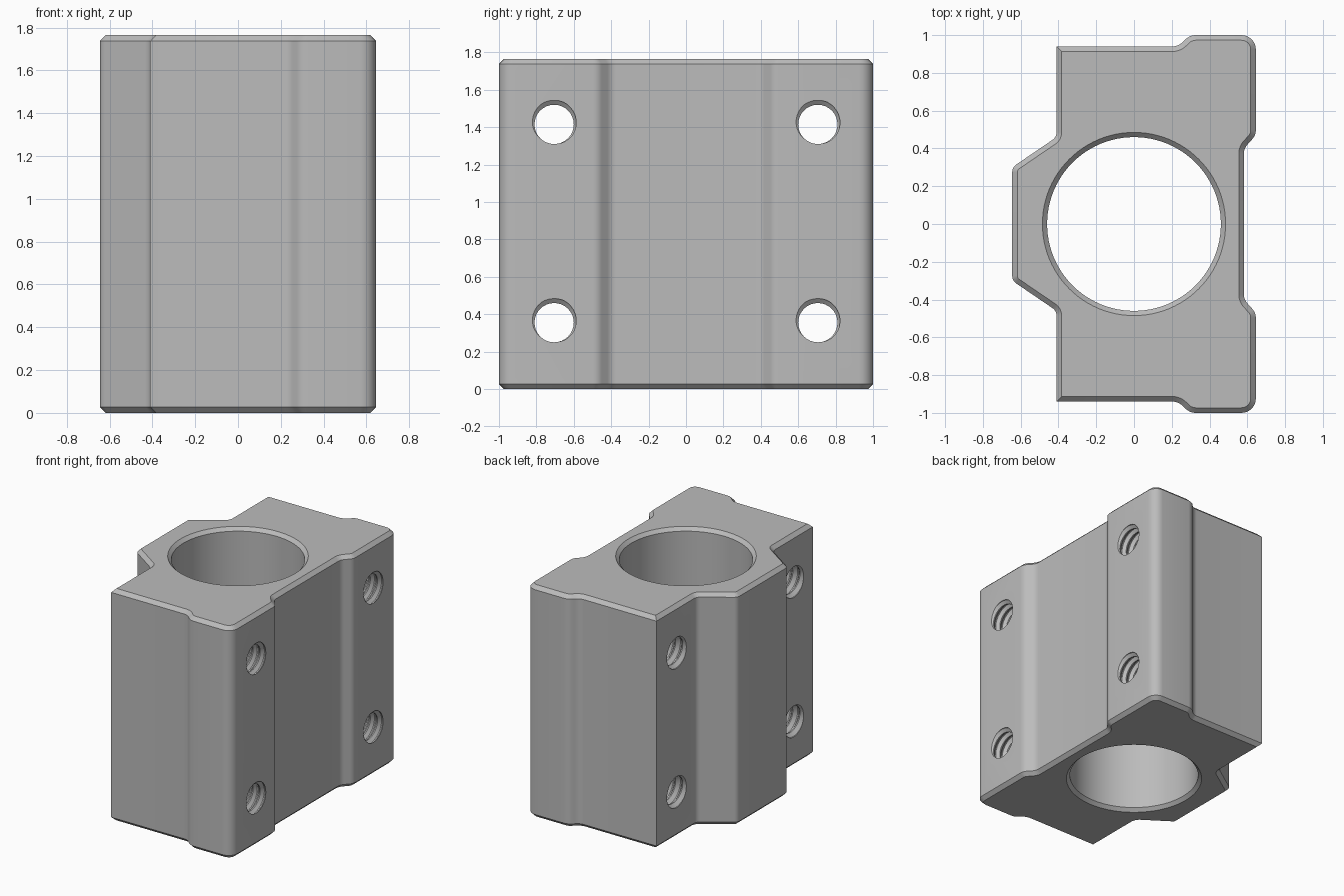
import bpy, bmesh, math
from mathutils import Vector

HEIGHT, CHAMFER = 1.765, 0.027

default = bpy.data.objects.get("Cube")
if default:
    bpy.data.objects.remove(default, do_unlink=True)

metal = bpy.data.materials.new("plain grey")
metal.use_nodes = True
grey = (0.5, 0.5, 0.5, 1)
metal.diffuse_color = grey
metal.node_tree.nodes["Principled BSDF"].inputs["Base Color"].default_value = grey


def make_object(name, bm):
    bmesh.ops.recalc_face_normals(bm, faces=bm.faces)
    if bm.calc_volume(signed=True) < 0:
        bmesh.ops.reverse_faces(bm, faces=bm.faces)
    mesh = bpy.data.meshes.new(name)
    bm.to_mesh(mesh)
    bm.free()
    obj = bpy.data.objects.new(name, mesh)
    mesh.materials.append(metal)
    bpy.context.collection.objects.link(obj)
    return obj


def rounded(corners, steps=6):
    """Closed outline with each (x, y, radius) corner turned into an arc."""
    out = []
    for i, (x, y, r) in enumerate(corners):
        p = Vector((x, y))
        a = (Vector(corners[i - 1][:2]) - p).normalized()
        b = (Vector(corners[(i + 1) % len(corners)][:2]) - p).normalized()
        if r == 0:
            out.append(p)
            continue
        half_angle = math.acos(a.dot(b)) / 2
        centre = p + (a + b).normalized() * (r / math.sin(half_angle))
        reach = r / math.tan(half_angle)
        start, end = p + a * reach - centre, p + b * reach - centre
        first = math.atan2(start.y, start.x)
        sweep = math.atan2(start.x * end.y - start.y * end.x, start.dot(end))
        for s in range(steps + 1):
            t = first + sweep * s / steps
            out.append(centre + Vector((math.cos(t), math.sin(t))) * r)
    return out


def inset(points, d):
    """Mitred inward offset of a clockwise outline."""
    out = []
    for i, p in enumerate(points):
        a = (p - points[i - 1]).normalized()
        b = (points[(i + 1) % len(points)] - p).normalized()
        na, nb = Vector((a.y, -a.x)), Vector((b.y, -b.x))
        out.append(p + (na + nb) * (d / (1 + na.dot(nb))))
    return out


def loft(name, rings):
    """Skin a stack of equal rings and cap both ends."""
    bm = bmesh.new()
    rows = [[bm.verts.new(p) for p in ring] for ring in rings]
    n = len(rows[0])
    for low, high in zip(rows, rows[1:]):
        for i in range(n):
            j = (i + 1) % n
            bm.faces.new((low[i], low[j], high[j], high[i]))
    bm.faces.new(rows[0])
    bm.faces.new(rows[-1])
    return make_object(name, bm)


def thread_cutter(name, y, z, minor=0.105, major=0.129, pitch=0.06, n=32):
    """Solid screw along x; each turn has a flat crest and a flat root."""
    turn = [(0, minor), (0.15, minor), (0.45, major), (0.6, major)]
    turns, k = 21, len(turn)
    # the groove opens towards the top of the +x face
    start = 0.645 - pitch * (20 + 110 / 360 - 0.52)
    bm = bmesh.new()
    grid = []
    for row in range(turns * k + k + 1):
        offset, r = turn[row % k]
        base = start + (row // k - 1 + offset) * pitch
        grid.append([bm.verts.new((base + pitch * j / n,
                                   y + r * math.cos(math.tau * j / n),
                                   z + r * math.sin(math.tau * j / n)))
                     for j in range(n)])

    def vert(row, j):
        return grid[row][j] if j < n else grid[row + k][0]

    for row in range(turns * k):
        for j in range(n):
            bm.faces.new((vert(row, j), vert(row, j + 1),
                          vert(row + 1, j + 1), vert(row + 1, j)))
    loose = [v for v in bm.verts if not v.link_faces]
    bmesh.ops.delete(bm, geom=loose, context='VERTS')
    # close both ends with fans
    rim = [e for e in bm.edges if e.is_boundary]
    mid = start + turns * pitch / 2
    tips = {s: bm.verts.new((mid + s * (turns * pitch / 2 + 0.15), y, z)) for s in (-1, 1)}
    for e in rim:
        side = 1 if e.verts[0].co.x > mid else -1
        bm.faces.new((e.verts[0], e.verts[1], tips[side]))
    return make_object(name, bm)


def cut(target, cutter):
    mod = target.modifiers.new(cutter.name, 'BOOLEAN')
    mod.operation, mod.solver, mod.object = 'DIFFERENCE', 'EXACT', cutter
    bpy.context.view_layer.objects.active = target
    bpy.ops.object.modifier_apply(modifier=mod.name)
    bpy.data.objects.remove(cutter, do_unlink=True)


# Block: mirrored outline, extruded with chamfered ends
half = [(-0.645, 0.30, 0.05), (-0.41, 0.46, 0.05), (-0.41, 0.94, 0),
        (0.235, 0.94, 0.08), (0.295, 1.0, 0.08), (0.645, 1.0, 0.075),
        (0.645, 0.47, 0.07), (0.582, 0.40, 0.07)]
outline = rounded(half + [(x, -y, r) for x, y, r in reversed(half)])
small = inset(outline, CHAMFER)
block = loft("bearing_block", [[(p.x, p.y, z) for p in ring] for ring, z in (
    (small, 0), (outline, CHAMFER), (outline, HEIGHT - CHAMFER), (small, HEIGHT))])

# Central bore with chamfered mouths
bore = [(0.51, -0.025), (0.46, 0.025), (0.46, HEIGHT - 0.025), (0.51, HEIGHT + 0.025)]
cut(block, loft("bore", [[(r * math.cos(math.tau * i / 96), r * math.sin(math.tau * i / 96), z)
                          for i in range(96)] for r, z in bore]))

# Four threaded cross holes
for y in (-0.705, 0.705):
    for z in (0.355, 1.415):
        cut(block, thread_cutter("threaded_hole", y, z))

bpy.ops.object.select_all(action='DESELECT')
block.select_set(True)
bpy.context.view_layer.objects.active = block
bpy.ops.object.shade_smooth_by_angle(angle=math.radians(30))
